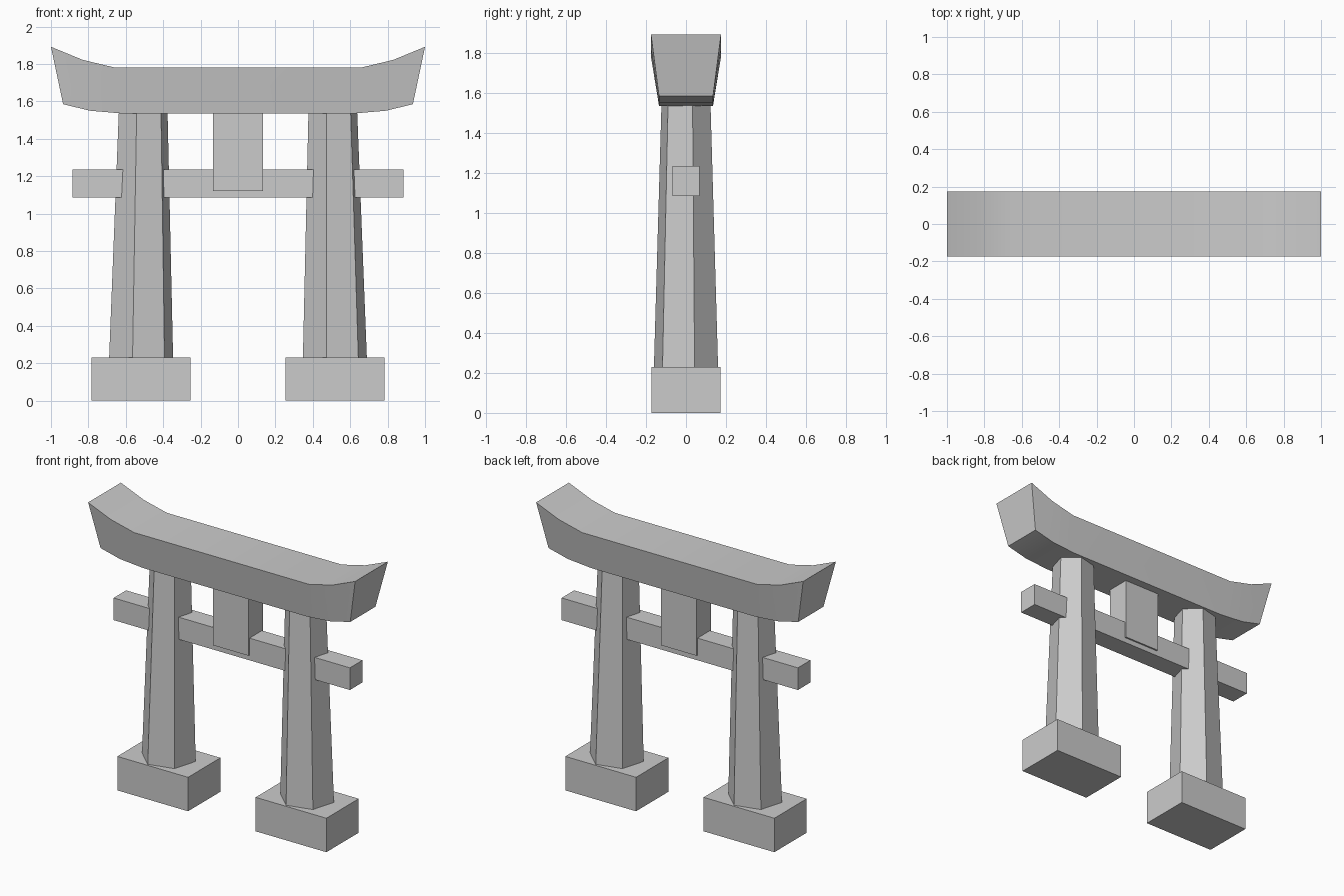
import bpy, bmesh
from math import cos, sin, radians

if "Cube" in bpy.data.objects:
    bpy.data.objects.remove(bpy.data.objects["Cube"])


def make_object(name, bm):
    bmesh.ops.recalc_face_normals(bm, faces=bm.faces)
    mesh = bpy.data.meshes.new(name)
    bm.to_mesh(mesh)
    bm.free()
    obj = bpy.data.objects.new(name, mesh)
    bpy.context.collection.objects.link(obj)
    return obj


def loft(name, rings):
    """Skin a list of equal-sized vertex rings and cap both ends."""
    bm = bmesh.new()
    rows = [[bm.verts.new(p) for p in ring] for ring in rings]
    n = len(rows[0])
    for a, b in zip(rows, rows[1:]):
        for i in range(n):
            j = (i + 1) % n
            bm.faces.new((a[i], a[j], b[j], b[i]))
    bm.faces.new(rows[0])
    bm.faces.new(rows[-1])
    return make_object(name, bm)


def box(name, x0, x1, half_y, z0, z1):
    return loft(name, [[(x0, -half_y, z), (x1, -half_y, z),
                        (x1, half_y, z), (x0, half_y, z)] for z in (z0, z1)])


def hexagon(cx, rx, ry, z):
    angles = [radians(15 + 60 * k) for k in range(6)]
    return [(cx + rx * cos(a), ry * sin(a), z) for a in angles]


# Plinths and tapered six-sided pillars, leaning slightly inward
for side, s in (("left", -1), ("right", 1)):
    box(side + "_plinth", s * 0.518 - 0.265, s * 0.518 + 0.265, 0.173, 0, 0.23)
    loft(side + "_pillar", [hexagon(s * 0.518, 0.177, 0.166, 0.23),
                            hexagon(s * 0.507, 0.135, 0.127, 1.54)])

# Tie beam running through the pillars, and the central plaque
box("tie_beam", -0.885, 0.885, 0.067, 1.085, 1.235)
box("centre_plaque", -0.133, 0.133, 0.078, 1.12, 1.54)

# Upswept lintel: top x, top z, bottom x, bottom z for the right half
half = [(0.655, 1.78, 0.615, 1.535),
        (0.83, 1.822, 0.79, 1.55),
        (1.0, 1.892, 0.935, 1.585)]
stations = [(-a, b, -c, d) for a, b, c, d in reversed(half)] + half
lintel = loft("lintel", [[(xt, -0.175, zt), (xt, 0.175, zt),
                          (xb, 0.135, zb), (xb, -0.135, zb)]
                         for xt, zt, xb, zb in stations])
bpy.context.view_layer.objects.active = lintel
lintel.select_set(True)
bpy.ops.object.shade_smooth_by_angle(angle=radians(30))
